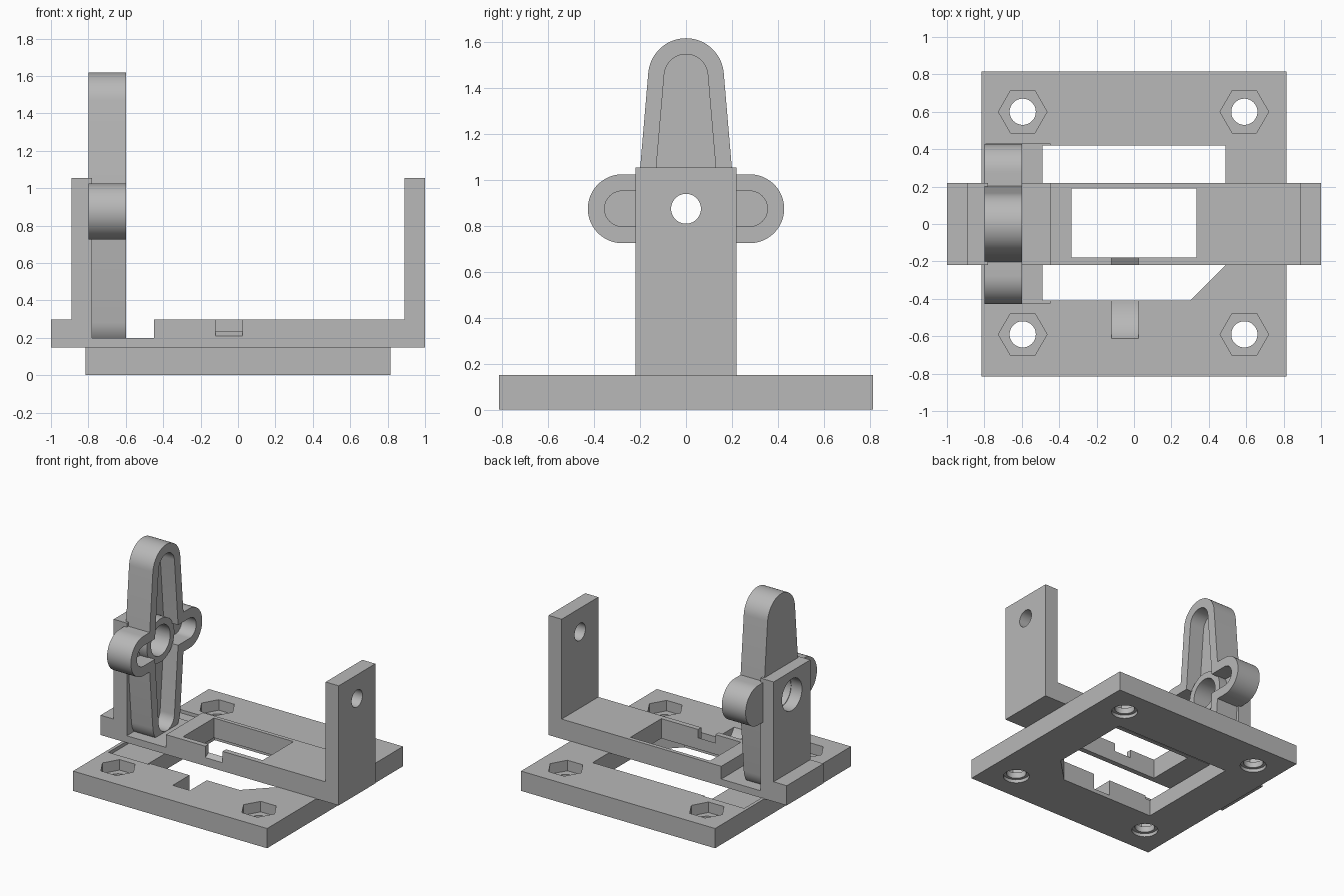
import bpy, bmesh
from math import cos, sin, pi, radians

if "Cube" in bpy.data.objects:
    bpy.data.objects.remove(bpy.data.objects["Cube"])

grey = bpy.data.materials.new("plain grey")
grey.use_nodes = True
grey.diffuse_color = (0.48, 0.48, 0.48, 1)
grey.node_tree.nodes["Principled BSDF"].inputs["Base Color"].default_value = (0.48, 0.48, 0.48, 1)


def arc(cu, cv, r, a0, a1, n=24):
    """Points along an arc, angles in degrees."""
    return [(cu + r * cos(radians(a0 + (a1 - a0) * i / n)),
             cv + r * sin(radians(a0 + (a1 - a0) * i / n))) for i in range(n + 1)]


def circle(cu, cv, r, n=48):
    return arc(cu, cv, r, 0, 360, n)[:-1]


def rect(u0, u1, v0, v1):
    return [(u0, v0), (u1, v0), (u1, v1), (u0, v1)]


def prism(name, pts, axis, a, b):
    """Extrude a 2D outline: axis 'z' takes (x, y), axis 'x' takes (y, z)."""
    bm = bmesh.new()
    place = (lambda u, v, w: (u, v, w)) if axis == "z" else (lambda u, v, w: (w, u, v))
    low = bm.faces.new([bm.verts.new(place(u, v, a)) for u, v in pts])
    new = bmesh.ops.extrude_face_region(bm, geom=[low])["geom"]
    shift = (0, 0, b - a) if axis == "z" else (b - a, 0, 0)
    bmesh.ops.translate(bm, vec=shift, verts=[g for g in new if isinstance(g, bmesh.types.BMVert)])
    bmesh.ops.recalc_face_normals(bm, faces=bm.faces)
    mesh = bpy.data.meshes.new(name)
    bm.to_mesh(mesh)
    bm.free()
    mesh.materials.append(grey)
    ob = bpy.data.objects.new(name, mesh)
    bpy.context.scene.collection.objects.link(ob)
    return ob


def combine(target, tool, operation="DIFFERENCE"):
    """Apply a boolean and discard the tool."""
    mod = target.modifiers.new("cut", "BOOLEAN")
    mod.object, mod.operation, mod.solver = tool, operation, "EXACT"
    bpy.context.view_layer.update()
    graph = bpy.context.evaluated_depsgraph_get()
    mesh = bpy.data.meshes.new_from_object(target.evaluated_get(graph))
    target.modifiers.clear()
    target.data = mesh
    bpy.data.objects.remove(tool)


def cut(target, pts, axis, a, b):
    combine(target, prism("cutter", pts, axis, a, b))


def add(target, pts, axis, a, b):
    combine(target, prism("addition", pts, axis, a, b), "UNION")


# Base plate with a window that has one clipped corner
base = prism("base_plate", rect(-0.815, 0.815, -0.815, 0.815), "z", 0, 0.15)
cut(base, [(-0.49, -0.41), (0.30, -0.41), (0.49, -0.22), (0.49, 0.42), (-0.49, 0.42)], "z", -0.1, 0.3)
# Shallow clearance pocket beneath the arm
cut(base, rect(-0.79, -0.45, -0.425, 0.43), "z", 0.125, 0.3)
# Curved cable channel
cut(base, arc(-0.41, 0.26, 0.23, 209, 270, 20) + [(-0.38, 0.03), (-0.38, 0.3), (-0.61, 0.3)],
    "x", -0.12, 0.025)
# Bolt holes with hexagonal nut pockets and a recess beneath
for x in (-0.595, 0.59):
    for y in (-0.59, 0.6):
        cut(base, circle(x, y, 0.07), "z", -0.1, 0.3)
        cut(base, circle(x, y, 0.13, 6), "z", 0.07, 0.3)
        cut(base, circle(x, y, 0.092), "z", -0.1, 0.025)

# Bracket: floor bar and two uprights drawn as one side profile
frame = prism("bracket", rect(-1, 1, -0.22, 0.22), "z", 0.147, 0.297)
add(frame, rect(-0.22, 0.22, 0.16, 1.055), "x", -0.89, -0.78)
add(frame, rect(-0.22, 0.22, 0.16, 1.055), "x", 0.89, 1.0)
cut(frame, rect(-0.78, -0.45, -0.5, 0.5), "z", 0.2, 0.6)
cut(frame, rect(-0.335, 0.333, -0.18, 0.19), "z", 0, 0.6)
cut(frame, [(-0.23, 0.205), (-0.17, 0.24), (-0.17, 0.4), (-0.23, 0.4)], "x", -0.12, 0.025)
# Pivot holes
cut(frame, circle(0, 0.875, 0.065), "x", 0.8, 1.1)
cut(frame, circle(0, 0.875, 0.12), "x", -1.1, -0.7)


# Cross-shaped arm with a rim
def long_arm(r, waist):
    return ([(waist, 0.875)] + arc(0, 1.453, r, 5, 175)
            + [(-waist, 0.875)] + arc(0, 0.297, r, 185, 355))


def side_arm(r):
    return arc(0.278, 0.875, r, -90, 90) + arc(-0.278, 0.875, r, 90, 270)


arm = prism("cross_arm", long_arm(0.165, 0.215), "x", -0.8, -0.6)
add(arm, side_arm(0.15), "x", -0.8, -0.6)
cut(arm, long_arm(0.095, 0.145), "x", -0.72, -0.5)
cut(arm, side_arm(0.077), "x", -0.72, -0.5)
# Hub ring
add(arm, circle(0, 0.875, 0.165), "x", -0.79, -0.65)
cut(arm, circle(0, 0.875, 0.115), "x", -0.9, -0.5)

for ob in (base, frame, arm):
    bpy.ops.object.select_all(action="DESELECT")
    ob.select_set(True)
    bpy.context.view_layer.objects.active = ob
    bpy.ops.object.shade_smooth_by_angle(angle=radians(30))
